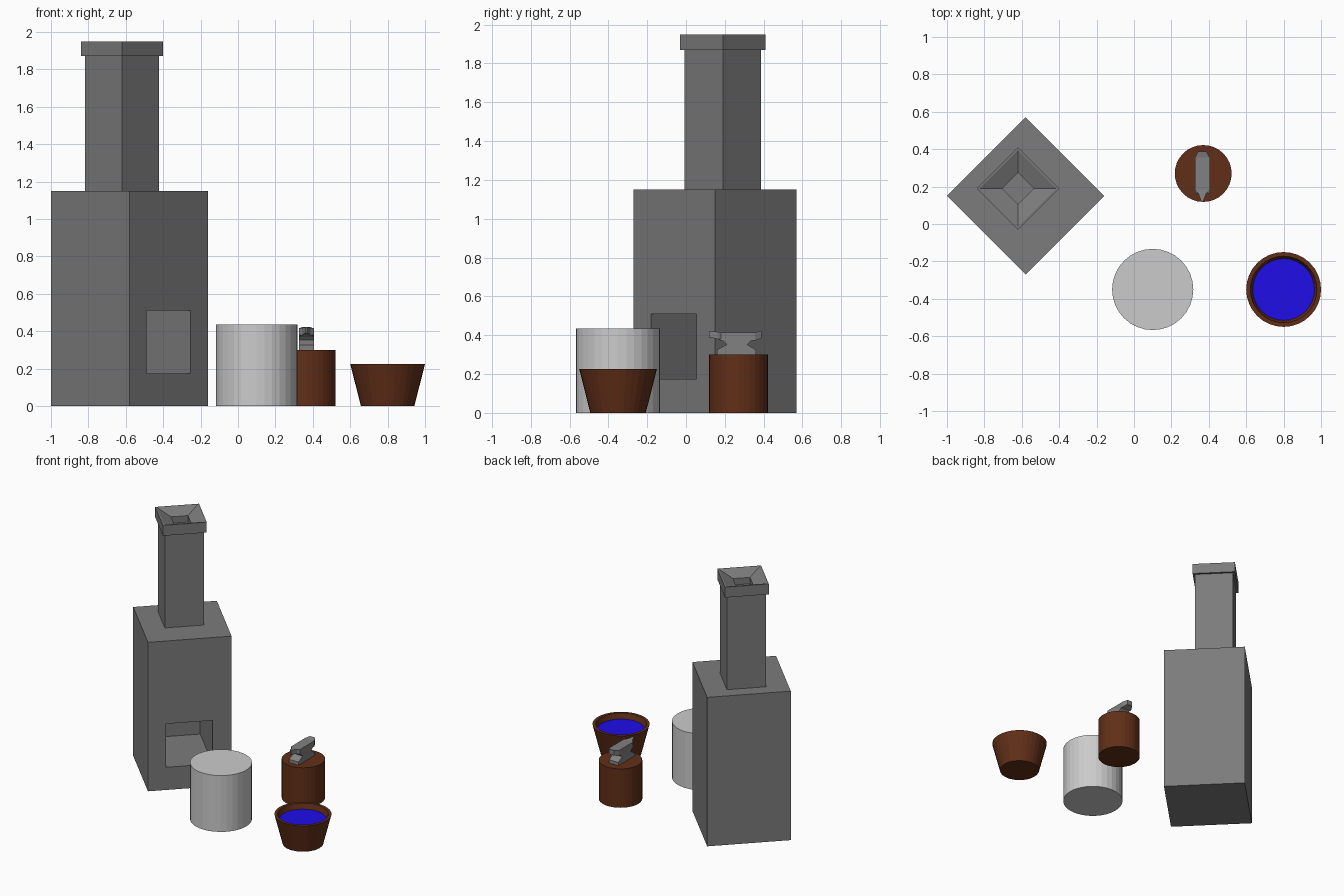
import bpy, bmesh, math

if "Cube" in bpy.data.objects:
    bpy.data.objects.remove(bpy.data.objects["Cube"])


def material(name, color):
    m = bpy.data.materials.new(name)
    m.diffuse_color = (*color, 1)
    m.use_nodes = True
    m.node_tree.nodes["Principled BSDF"].inputs["Base Color"].default_value = m.diffuse_color
    return m


STONE = material("stone", (0.2, 0.2, 0.2))
IRON = material("iron", (0.22, 0.22, 0.22))
WOOD = material("wood", (0.12, 0.028, 0.009))
WATER = material("water", (0.014, 0.004, 0.8))
PALE = material("pale_metal", (0.8, 0.8, 0.8))


def loft(name, rings, mat):
    """Skin equal-sized rings of points in order and cap both ends."""
    bm = bmesh.new()
    loops = [[bm.verts.new(p) for p in ring] for ring in rings]
    n = len(loops[0])
    for a, b in zip(loops, loops[1:]):
        for i in range(n):
            j = (i + 1) % n
            bm.faces.new((a[i], a[j], b[j], b[i]))
    bm.faces.new(loops[0][::-1])
    bm.faces.new(loops[-1])
    bmesh.ops.recalc_face_normals(bm, faces=bm.faces)
    me = bpy.data.meshes.new(name)
    bm.to_mesh(me)
    bm.free()
    me.materials.append(mat)
    ob = bpy.data.objects.new(name, me)
    bpy.context.collection.objects.link(ob)
    return ob


def lathe(name, center, profile, mat, sides=32):
    """Turn (radius, height) pairs around a vertical axis."""
    x, y = center
    return loft(name, [[(x + r * math.cos(math.tau * i / sides),
                         y + r * math.sin(math.tau * i / sides), z)
                        for i in range(sides)] for r, z in profile], mat)


# Furnace body: four-sided, corners pointing along the axes
furnace = lathe("furnace_body", (-0.58, 0.15), [(0.42, 0), (0.42, 1.15)], STONE, 4)

# Fire opening cut into the front right face
s = math.sqrt(0.5)


def opening_point(x, depth, z):
    return (x - depth * s, x + 0.31 + depth * s, z)


cutter = loft("opening_cutter", [[opening_point(x, d, z) for x, z in
              ((-0.49, 0.175), (-0.255, 0.175), (-0.255, 0.51), (-0.49, 0.51))]
              for d in (-0.05, 0.5)], STONE)
mod = furnace.modifiers.new("opening", 'BOOLEAN')
mod.operation = 'DIFFERENCE'
mod.solver = 'EXACT'
mod.object = cutter
bpy.context.view_layer.objects.active = furnace
bpy.ops.object.modifier_apply(modifier=mod.name)
bpy.data.objects.remove(cutter)

# Chimney with a capped rim and a stepped flue
lathe("chimney", (-0.62, 0.19),
      [(0.197, 1.15), (0.197, 1.87), (0.22, 1.87), (0.22, 1.95), (0.205, 1.95),
       (0.19, 1.945), (0.085, 1.91), (0.085, 1.86)], STONE, 4)

# Pale drum
lathe("drum", (0.1, -0.35), [(0.217, 0), (0.217, 0.435)], PALE)

# Tapered bucket and its water
lathe("bucket", (0.8, -0.35),
      [(0.143, 0), (0.2, 0.225), (0.178, 0.225), (0.165, 0.178)], WOOD)
lathe("water", (0.8, -0.35), [(0.162, 0.17), (0.165, 0.185)], WATER)

# Stump under the anvil
lathe("stump", (0.37, 0.27), [(0.152, 0), (0.152, 0.3)], WOOD)

# Anvil foot and waist: (z, half width, y start, y end)
AX = 0.365
loft("anvil_foot", [[(AX - w, a, z), (AX + w, a, z), (AX + w, b, z), (AX - w, b, z)]
     for z, w, a, b in ((0.3, 0.04, 0.16, 0.36), (0.325, 0.04, 0.16, 0.36),
                        (0.352, 0.04, 0.21, 0.315), (0.368, 0.04, 0.195, 0.33),
                        (0.38, 0.04, 0.165, 0.355))], IRON)

# Anvil head with horn and heel: (y, half width, bottom, top)
loft("anvil_head", [[(AX - w, y, a), (AX + w, y, a), (AX + w, y, b), (AX - w, y, b)]
     for y, w, a, b in ((0.118, 0.004, 0.39, 0.422), (0.165, 0.022, 0.38, 0.417),
                        (0.18, 0.04, 0.372, 0.415), (0.355, 0.04, 0.372, 0.415),
                        (0.388, 0.022, 0.385, 0.422))], IRON)
